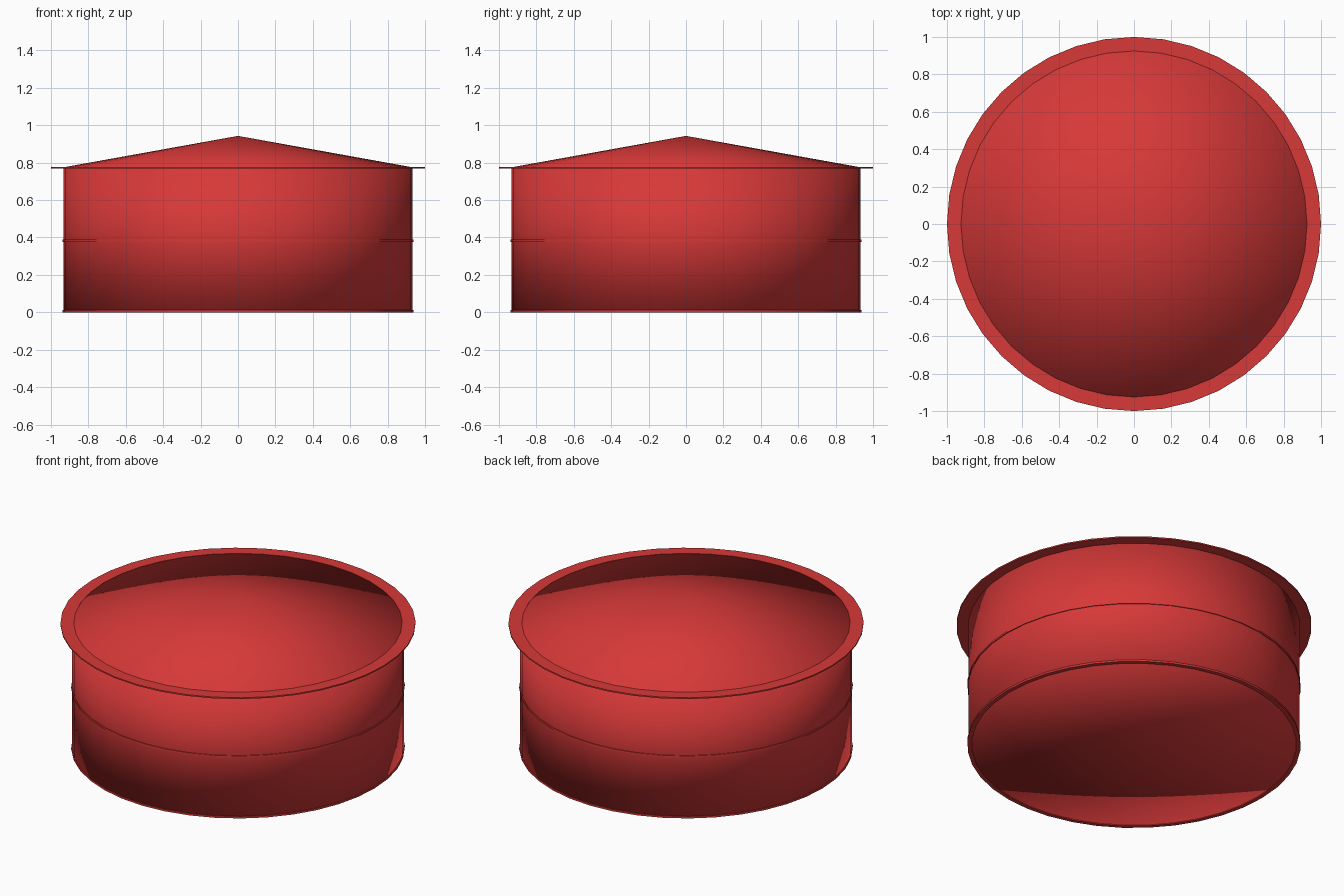
import bpy, bmesh
from math import cos, sin, tau

if "Cube" in bpy.data.objects:
    bpy.data.objects.remove(bpy.data.objects["Cube"])

SIDES = 40
red = bpy.data.materials.new("red_paint")
red.diffuse_color = (0.68, 0.04, 0.04, 1)
red.use_nodes = True
red.node_tree.nodes["Principled BSDF"].inputs["Base Color"].default_value = red.diffuse_color


def lathe(name, profile, closed=False, smooth=False):
    """Revolve (radius, z) points about z; radius 0 becomes a pole."""
    bm = bmesh.new()
    rings = []
    for r, z in profile:
        if r == 0:
            rings.append([bm.verts.new((0, 0, z))] * SIDES)
        else:
            rings.append([bm.verts.new((r * cos(tau * i / SIDES), r * sin(tau * i / SIDES), z))
                          for i in range(SIDES)])
    pairs = list(zip(rings, rings[1:]))
    if closed:
        pairs.append((rings[-1], rings[0]))
    for a, b in pairs:
        for i in range(SIDES):
            j = (i + 1) % SIDES
            bm.faces.new(dict.fromkeys((a[i], a[j], b[j], b[i])))
    bmesh.ops.recalc_face_normals(bm, faces=bm.faces)
    for f in bm.faces:
        f.smooth = smooth
    mesh = bpy.data.meshes.new(name)
    bm.to_mesh(mesh)
    bm.free()
    mesh.materials.append(red)
    ob = bpy.data.objects.new(name, mesh)
    bpy.context.collection.objects.link(ob)
    return ob


def hoop(name, inner, outer, z0, z1):
    ob = lathe(name, [(inner, z0), (outer, z0), (outer, z1), (inner, z1)], True, True)
    bpy.context.view_layer.objects.active = ob
    ob.select_set(True)
    bpy.ops.object.shade_smooth_by_angle()
    ob.select_set(False)


# Closed tank wall with shallow conical roof, softly shaded throughout
lathe("tank_body", [(0, 0.004), (0.934, 0.004), (0.934, 0.775), (0, 0.943)], smooth=True)

# Walkway brim and the two thin reinforcing hoops
hoop("top_brim", 0.925, 1.0, 0.77, 0.778)
hoop("middle_hoop", 0.915, 0.939, 0.377, 0.388)
hoop("base_hoop", 0.915, 0.939, 0.0, 0.011)
